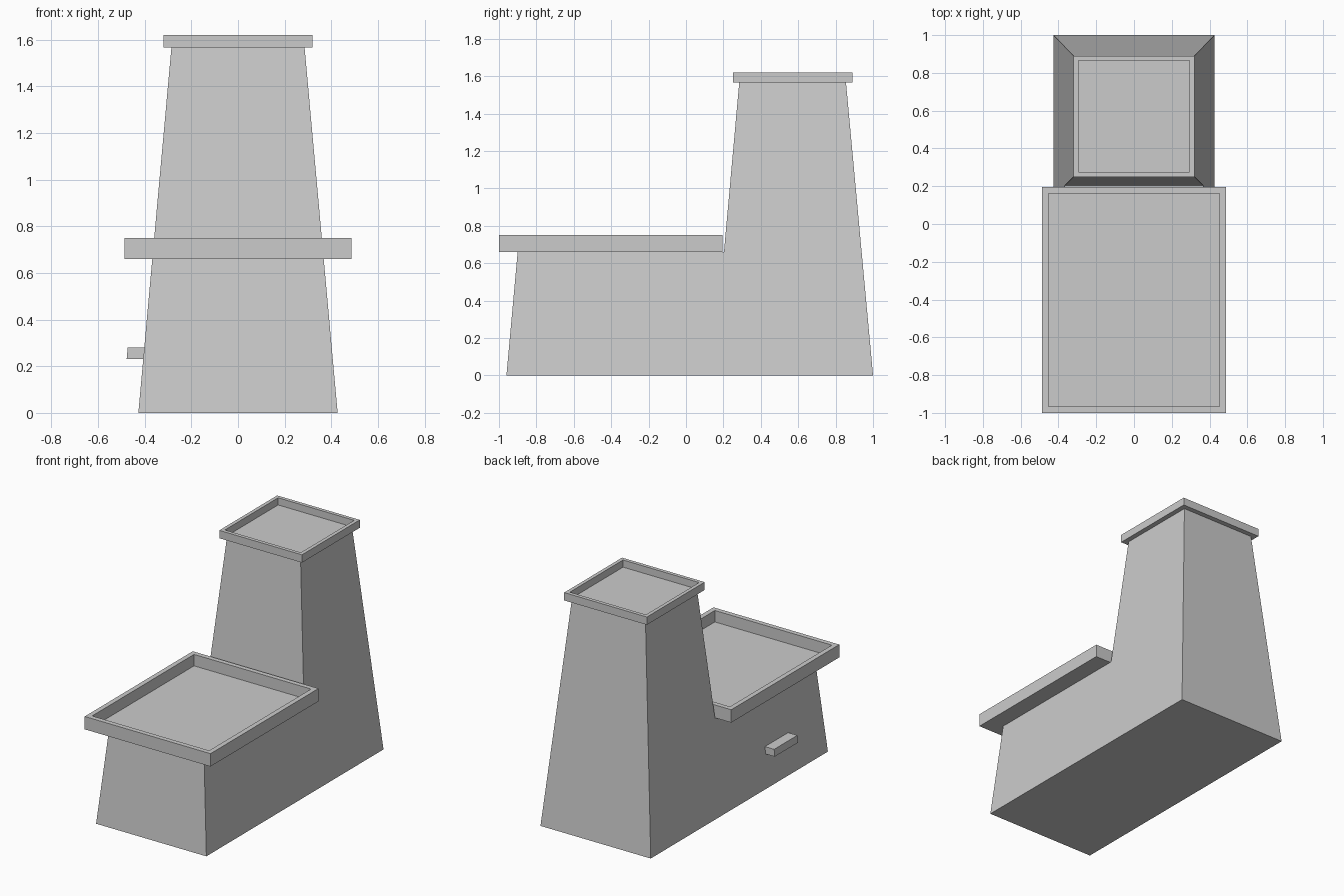
import bpy
import bmesh

cube = bpy.data.objects.get("Cube")
if cube:
    bpy.data.objects.remove(cube, do_unlink=True)

GREY = (0.6, 0.6, 0.6, 1.0)
grey = bpy.data.materials.new("plain grey")
grey.use_nodes = True
grey.diffuse_color = GREY
grey.node_tree.nodes["Principled BSDF"].inputs["Base Color"].default_value = GREY


def finish(name, bm):
    bmesh.ops.recalc_face_normals(bm, faces=bm.faces)
    mesh = bpy.data.meshes.new(name)
    bm.to_mesh(mesh)
    bm.free()
    mesh.materials.append(grey)
    obj = bpy.data.objects.new(name, mesh)
    bpy.context.collection.objects.link(obj)
    return obj


def side_x(z):
    """Half width of the tapering body at a height."""
    return 0.427 - 0.0905 * z


def prism(name, profile, left, right):
    """Bridge a (y, z) profile between two x positions given by height."""
    bm = bmesh.new()
    a = [bm.verts.new((left(z), y, z)) for y, z in profile]
    b = [bm.verts.new((right(z), y, z)) for y, z in profile]
    bm.faces.new(a)
    bm.faces.new(b[::-1])
    for i in range(len(a)):
        j = (i + 1) % len(a)
        bm.faces.new((a[i], b[i], b[j], a[j]))
    return finish(name, bm)


def tray(name, half_x, y0, y1, z0, z1, rim, depth):
    """Box whose top face is inset and sunk to leave a raised rim."""
    bm = bmesh.new()
    bmesh.ops.create_cube(bm, size=1)
    for v in bm.verts:
        v.co = (v.co.x * 2 * half_x,
                (y0 + y1) / 2 + v.co.y * (y1 - y0),
                (z0 + z1) / 2 + v.co.z * (z1 - z0))
    top = max(bm.faces, key=lambda f: f.calc_center_median().z)
    bmesh.ops.inset_region(bm, faces=[top], thickness=rim)
    floor = bmesh.ops.extrude_discrete_faces(bm, faces=[top])["faces"][0]
    for v in floor.verts:
        v.co.z -= depth
    return finish(name, bm)


# Tapered low base and tall tower in one shell
prism("body",
      [(-0.96, 0), (1.0, 0), (0.855, 1.57), (0.285, 1.57), (0.203, 0.66), (-0.90, 0.66)],
      lambda z: -side_x(z), side_x)

# Rimmed tops
tray("front_tray", 0.487, -1.0, 0.195, 0.66, 0.75, 0.048, 0.08)
tray("tower_cap", 0.32, 0.25, 0.89, 1.565, 1.62, 0.036, 0.05)

# Small handle on the right side, following the slope of the wall
prism("side_handle",
      [(-0.557, 0.23), (-0.30, 0.23), (-0.30, 0.28), (-0.557, 0.28)],
      lambda z: -side_x(z) - 0.071, lambda z: -side_x(z) + 0.01)
